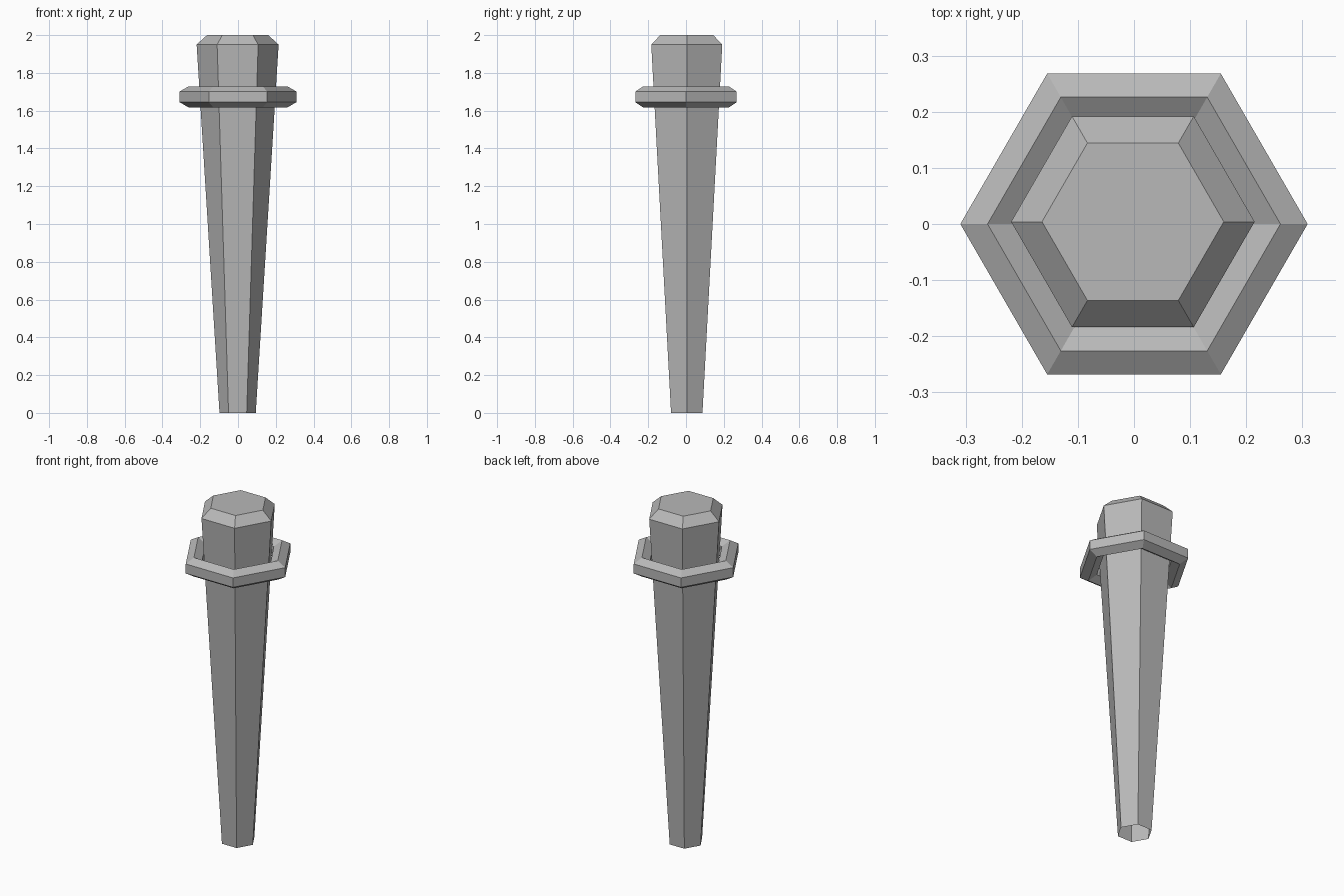
import bpy
import bmesh
from math import cos, sin, pi

SIDES = 6

cube = bpy.data.objects.get("Cube")
if cube:
    bpy.data.objects.remove(cube, do_unlink=True)

# One plain grey for the whole model
grey = bpy.data.materials.new("stone grey")
grey.use_nodes = True
colour = (0.48, 0.48, 0.48, 1)
grey.diffuse_color = colour
grey.node_tree.nodes["Principled BSDF"].inputs["Base Color"].default_value = colour


def turned_part(name, profile, centre=(0, 0), closed=False, cap=False):
    """Turn a (radius, z) profile into a six-sided, flat-faced part."""
    bm = bmesh.new()
    rings = []
    for radius, z in profile:
        angles = [2 * pi * i / SIDES for i in range(SIDES)]
        rings.append([bm.verts.new((centre[0] + radius * cos(a),
                                    centre[1] + radius * sin(a), z)) for a in angles])
    pairs = list(zip(rings, rings[1:]))
    if closed:
        pairs.append((rings[-1], rings[0]))
    for low, high in pairs:
        for i in range(SIDES):
            j = (i + 1) % SIDES
            bm.faces.new((low[i], low[j], high[j], high[i]))
    if cap:
        bm.faces.new(rings[-1])
    mesh = bpy.data.meshes.new(name)
    bm.to_mesh(mesh)
    bm.free()
    mesh.materials.append(grey)
    obj = bpy.data.objects.new(name, mesh)
    bpy.context.collection.objects.link(obj)
    return obj


# Tapered hollow shaft, open at the foot, with a chamfered closed head
turned_part("tapered_shaft", [(0.096, 0), (0.217, 1.95), (0.162, 2)],
            centre=(-0.002, 0.004), cap=True)

# Collar with a hexagonal section, ridge up, standing just clear of the shaft
major, minor, height = 0.261, 0.056, 1.673
section = [(major + minor * cos(a), height + minor * sin(a))
           for a in (pi / 6 + k * pi / 3 for k in range(6))]
turned_part("collar_ring", section, closed=True)
